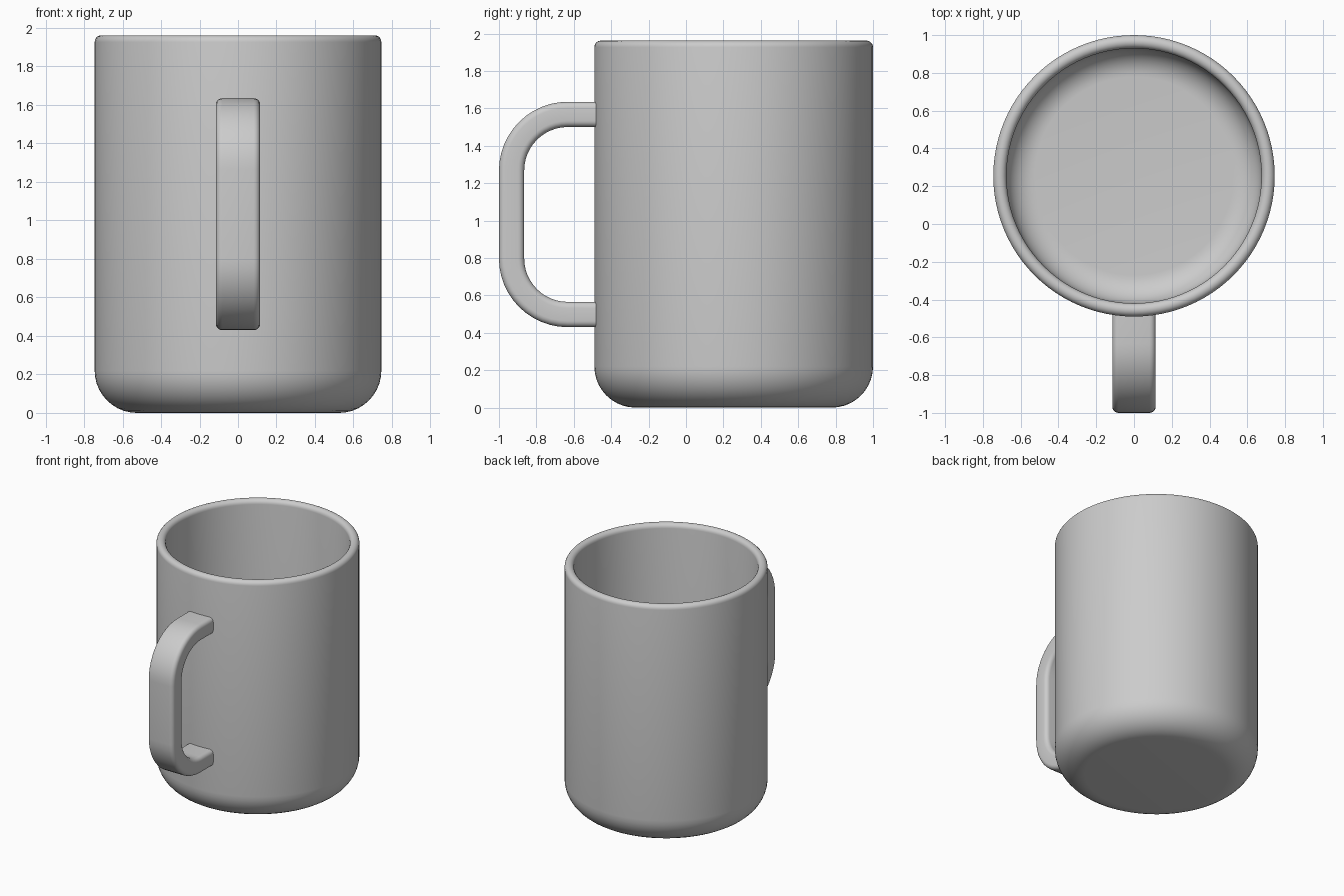
import bpy, bmesh
from math import sin, cos, pi, radians

if "Cube" in bpy.data.objects:
    bpy.data.objects.remove(bpy.data.objects["Cube"])

CY = 0.255          # body axis in y
R, T, H = 0.745, 0.07, 1.962
SIDES = 96


def arc(cx, cy, r, a0, a1, n):
    """Points on an arc, angles in degrees."""
    return [(cx + r * cos(radians(a0 + (a1 - a0) * i / n)),
             cy + r * sin(radians(a0 + (a1 - a0) * i / n))) for i in range(n + 1)]


def finish(name, bm):
    bmesh.ops.recalc_face_normals(bm, faces=bm.faces)
    me = bpy.data.meshes.new(name)
    bm.to_mesh(me)
    bm.free()
    ob = bpy.data.objects.new(name, me)
    bpy.context.collection.objects.link(ob)
    bpy.ops.object.select_all(action='DESELECT')
    ob.select_set(True)
    bpy.context.view_layer.objects.active = ob
    bpy.ops.object.shade_smooth_by_angle(angle=radians(35))
    return ob


def bridge(bm, a, b):
    n = len(a)
    for i in range(n):
        bm.faces.new((a[i], a[(i + 1) % n], b[(i + 1) % n], b[i]))


def skin(name, rings):
    """Join a list of closed point rings and cap both ends."""
    bm = bmesh.new()
    loops = [[bm.verts.new(p) for p in ring] for ring in rings]
    for a, b in zip(loops, loops[1:]):
        bridge(bm, a, b)
    bm.faces.new(loops[0])
    bm.faces.new(loops[-1])
    return finish(name, bm)


# Mug body: outer wall, rounded rim, inner wall and floor as one lathe profile
fo, fi, fr = 0.22, 0.15, 0.035
profile = (arc(R - fo, fo, fo, -90, 0, 10)
           + arc(R - fr, H - fr, fr, 0, 180, 10)
           + arc(R - T - fi, T + fi, fi, 0, -90, 10))
skin("mug_body", [[(r * cos(2 * pi * i / SIDES), CY + r * sin(2 * pi * i / SIDES), z)
                   for i in range(SIDES)] for r, z in profile])

# Handle: rounded strap section swept round a C-shaped path
HW, HT, HR = 0.115, 0.0675, 0.033
section = []
for sx, sy, a in ((1, 1, 0), (-1, 1, 90), (-1, -1, 180), (1, -1, 270)):
    section += arc(sx * (HW - HR), sy * (HT - HR), HR, a, a + 90, 5)

Y_END, Y_OUT, Z_LO, Z_HI, BEND = -0.45, -0.9325, 0.4975, 1.5675, 0.30
stations = [(Y_END, Z_HI, 90)]
for zc, a0 in ((Z_HI - BEND, 90), (Z_LO + BEND, 180)):
    for i in range(13):
        a = a0 + 90 * i / 12
        stations.append((Y_OUT + BEND + BEND * cos(radians(a)),
                         zc + BEND * sin(radians(a)), a))
stations.append((Y_END, Z_LO, 270))
skin("handle", [[(u, y + v * cos(radians(a)), z + v * sin(radians(a)))
                 for u, v in section] for y, z, a in stations])
